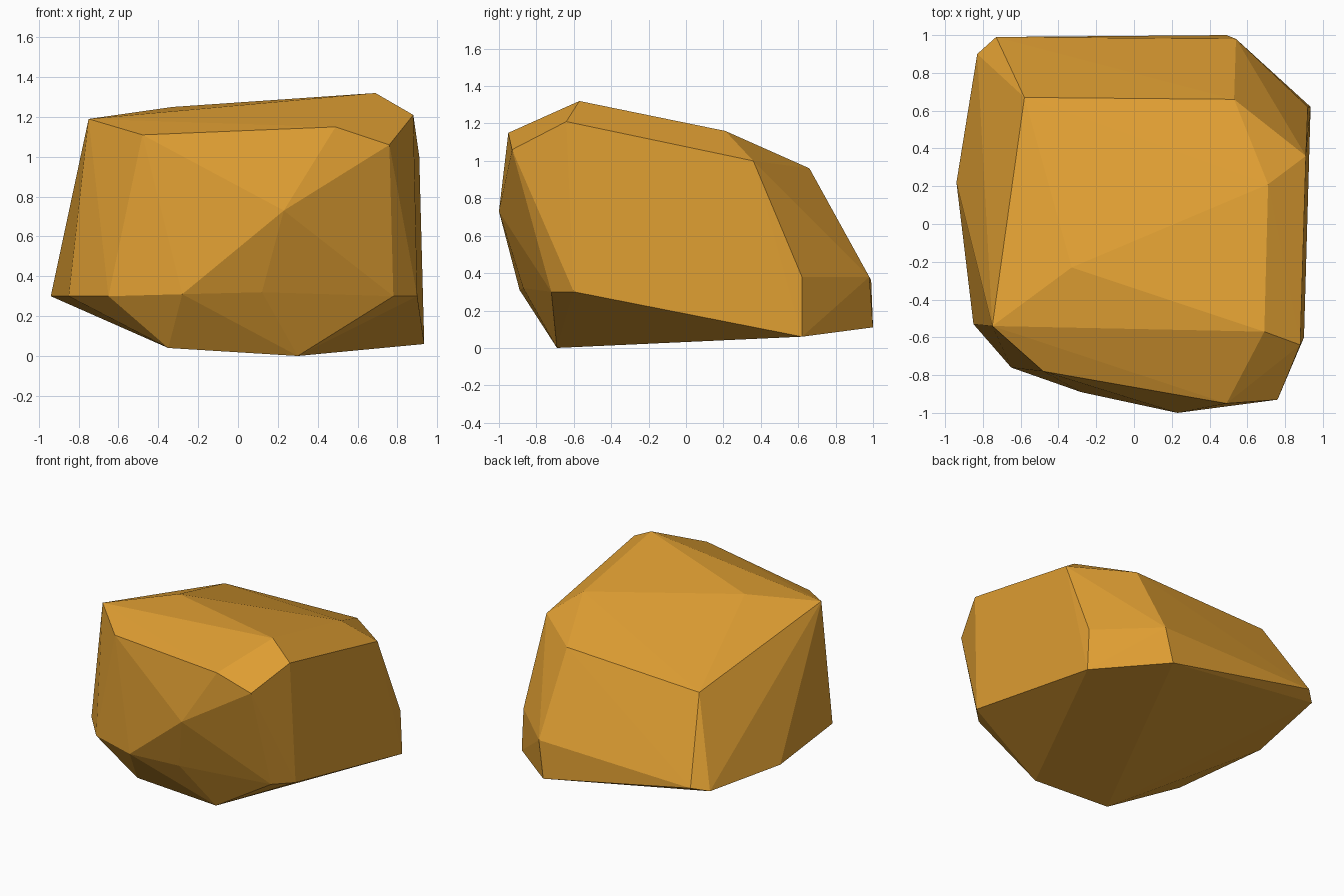
import bpy
import bmesh

# Remove the default cube
default_cube = bpy.data.objects.get("Cube")
if default_cube:
    bpy.data.objects.remove(default_cube, do_unlink=True)


def make_material(name, colour):
    material = bpy.data.materials.new(name)
    material.use_nodes = True
    material.diffuse_color = colour
    shader = next(n for n in material.node_tree.nodes if n.type == "BSDF_PRINCIPLED")
    shader.inputs["Base Color"].default_value = colour
    return material


def make_hull(name, corners, material):
    """Wrap a convex, flat-shaded skin around a set of corner points."""
    bm = bmesh.new()
    for corner in corners:
        bm.verts.new(corner)
    hull = bmesh.ops.convex_hull(bm, input=bm.verts[:], use_existing_faces=False)
    leftovers = {item for key in ("geom_interior", "geom_unused") for item in hull[key]
                 if isinstance(item, bmesh.types.BMVert)}
    bmesh.ops.delete(bm, geom=list(leftovers), context="VERTS")
    bmesh.ops.recalc_face_normals(bm, faces=bm.faces[:])
    mesh = bpy.data.meshes.new(name)
    bm.to_mesh(mesh)
    bm.free()
    mesh.materials.append(material)
    obj = bpy.data.objects.new(name, mesh)
    bpy.context.scene.collection.objects.link(obj)
    return obj


# Corners of the boulder, band by band
crown = [(.69, -.57, 1.32), (-.33, -.23, 1.25), (.71, .21, 1.16),
         (.53, .66, .96), (-.58, .67, .92)]
shoulder = [(-.75, -.54, 1.19), (-.48, -.78, 1.11), (.49, -.95, 1.15),
            (.76, -.93, 1.06), (.88, -.64, 1.21), (.91, .36, 1)]
belly = [(.23, -1, .73), (-.78, -.1, .85)]
skirt = [(.9, -.6, .3), (.78, -.72, .3), (.12, -.87, .32), (-.28, -.89, .31),
         (-.65, -.76, .3), (-.85, -.53, .3), (-.94, .22, .3), (-.83, .9, .33),
         (-.73, .99, .36), (.54, .98, .38), (.92, .62, .38)]
base = [(.3, -.69, 0), (-.35, -.7, .04), (.935, .62, .06), (.49, 1, .11)]

ochre_stone = make_material("ochre_stone", (.73, .34, .032, 1))
make_hull("boulder", crown + shoulder + belly + skirt + base, ochre_stone)
